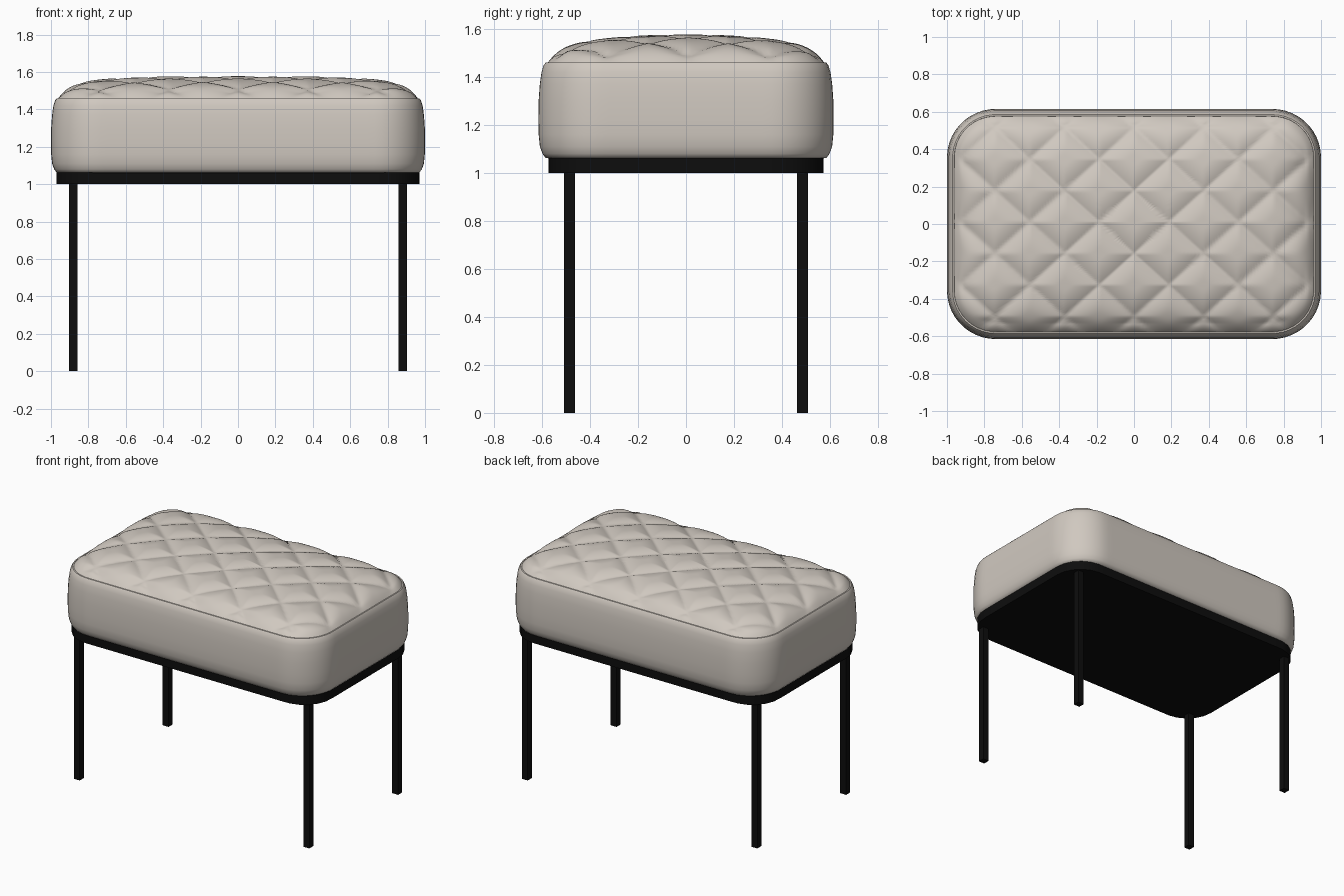
import bpy, bmesh, math

if "Cube" in bpy.data.objects:
    bpy.data.objects.remove(bpy.data.objects["Cube"])


def material(name, rgb):
    m = bpy.data.materials.new(name)
    m.diffuse_color = (*rgb, 1)
    m.use_nodes = True
    m.node_tree.nodes["Principled BSDF"].inputs["Base Color"].default_value = m.diffuse_color
    return m


FABRIC = material("warm_grey_fabric", (0.63, 0.58, 0.525))
METAL = material("black_metal", (0.004, 0.004, 0.004))


def rounded_rect(a, b, r, n):
    """n evenly spaced points around a rounded rectangle of half size a, b."""
    sx, sy, arc = 2 * (a - r), 2 * (b - r), r * math.pi / 2
    corners = [(a - r, b - r), (r - a, b - r), (r - a, r - b), (a - r, r - b)]
    total = 2 * (sx + sy) + 4 * arc
    pts = []
    for i in range(n):
        t = total * i / n
        for k in range(4):
            cx, cy = corners[k]
            a0 = k * math.pi / 2
            if t < arc:
                ang = a0 + t / r
                pts.append((cx + r * math.cos(ang), cy + r * math.sin(ang)))
                break
            t -= arc
            side = sx if k % 2 == 0 else sy
            if t < side:
                end = a0 + math.pi / 2
                px, py = cx + r * math.cos(end), cy + r * math.sin(end)
                pts.append((px - t * math.sin(end), py + t * math.cos(end)))
                break
            t -= side
    return pts


def loft(name, rings, mat, cap_top=True):
    """Skin a stack of rings, closing the bottom and optionally the top."""
    bm = bmesh.new()
    vr = [[bm.verts.new(p) for p in ring] for ring in rings]
    n = len(vr[0])
    for lo, hi in zip(vr, vr[1:]):
        for i in range(n):
            j = (i + 1) % n
            bm.faces.new((lo[i], lo[j], hi[j], hi[i]))
    bm.faces.new(vr[0][::-1])
    if cap_top:
        bm.faces.new(vr[-1])
    me = bpy.data.meshes.new(name)
    bm.to_mesh(me)
    bm.free()
    me.materials.append(mat)
    ob = bpy.data.objects.new(name, me)
    bpy.context.collection.objects.link(ob)
    return ob


def smooth(ob, angle):
    bpy.ops.object.select_all(action='DESELECT')
    ob.select_set(True)
    bpy.context.view_layer.objects.active = ob
    bpy.ops.object.shade_smooth_by_angle(angle=math.radians(angle))


# Cushion side: bulging band given as (inset, height)
SIDE = [(0.05, 1.06), (0.03, 1.062), (0.017, 1.08), (0.006, 1.11), (0.001, 1.16),
        (0, 1.22), (0.001, 1.30), (0.006, 1.37), (0.013, 1.42), (0.022, 1.448),
        (0.030, 1.459), (0.038, 1.459), (0.044, 1.450)]
side = loft("cushion_side",
            [[(x, y, z) for x, y in rounded_rect(1 - i, 0.615 - i, 0.26 - i, 160)]
             for i, z in SIDE], FABRIC)
smooth(side, 50)

# Quilted top: domed surface with diagonal stitched grooves
A, B, R = 0.965, 0.58, 0.23
PX, PY, Y0 = 0.372, 0.336, 0.01


def top_height(x, y):
    qx, qy = abs(x) - (A - R), abs(y) - (B - R)
    d = R - math.hypot(max(qx, 0), max(qy, 0)) - min(max(qx, qy), 0)
    d = max(d, 0)
    puff = 0.077 * (1 - math.exp(-d / 0.055))
    dome = 0.047 * (1 - (x / A) ** 4) * (1 - (y / B) ** 2)
    u, v = x / PX + 0.5, (y - Y0) / PY
    unit = 1 / math.hypot(1 / PX, 1 / PY)
    dist = min(abs(w - round(w)) for w in (u + v, u - v)) * unit
    groove = 0.022 * max(0, 1 - dist / 0.1) ** 2 * min(1, d / 0.05)
    return 1.453 + puff + dome - groove


outline = rounded_rect(A, B, R, 320)
rings = []
STEPS = 70
for k in range(STEPS):
    s = 1 - (k / STEPS) ** 1.15
    rings.append([(x * s, y * s, top_height(x * s, y * s)) for x, y in outline])
top = loft("quilted_top", rings, FABRIC)
smooth(top, 50)

# Base plate under the cushion
base = loft("base_plate",
            [[(x, y, z) for x, y in rounded_rect(0.97, 0.572, 0.2, 96)]
             for z in (1.0, 1.062)], METAL)
smooth(base, 30)

# Four square legs
for sx, xn in ((-1, "left"), (1, "right")):
    for sy, yn in ((-1, "front"), (1, "back")):
        bpy.ops.mesh.primitive_cube_add(size=1, location=(sx * 0.88, sy * 0.486, 0.502))
        leg = bpy.context.object
        leg.name = f"{yn}_{xn}_leg"
        leg.scale = (0.045, 0.045, 1.004)
        leg.data.materials.append(METAL)
